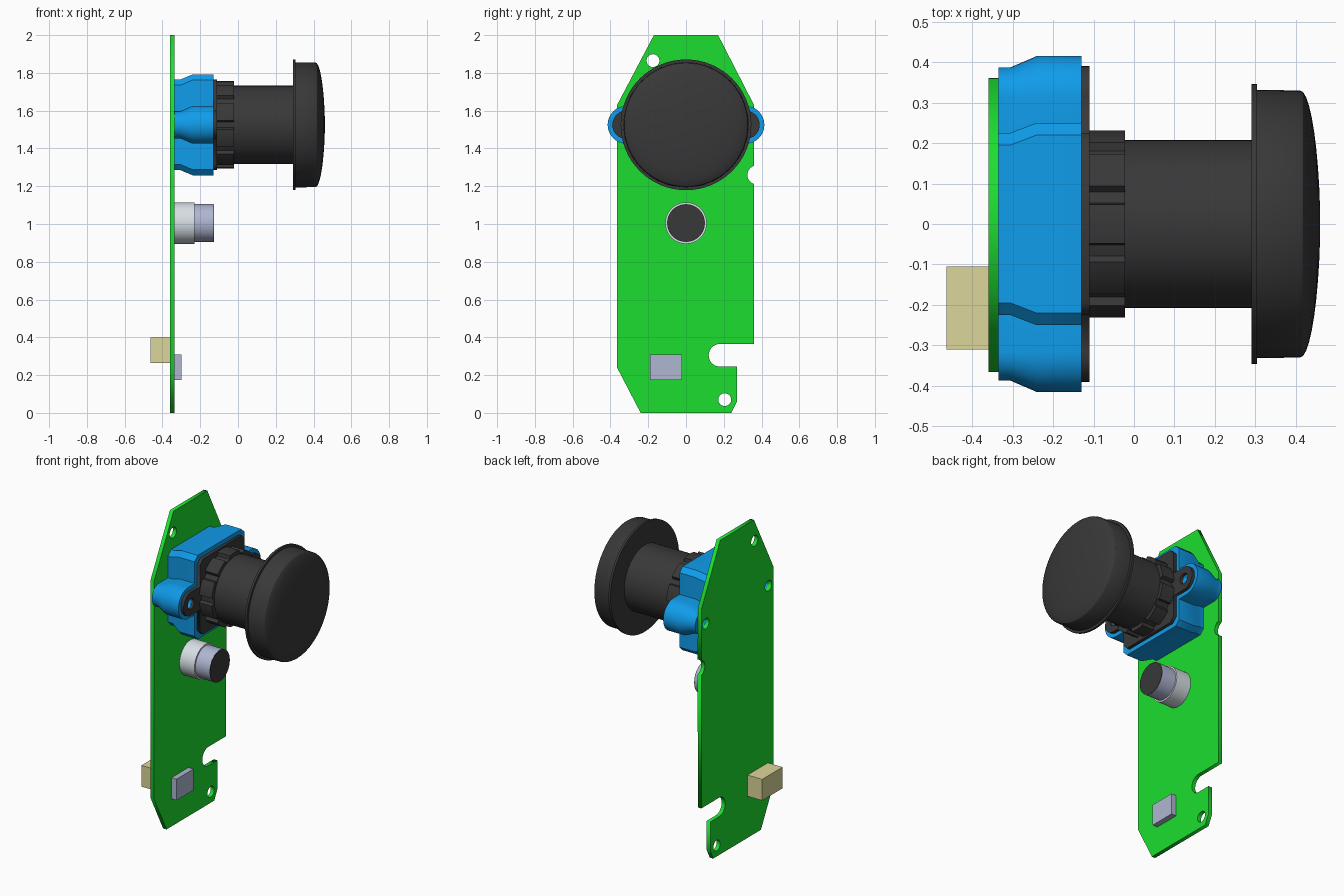
import bpy, bmesh
from math import sin, cos, pi, radians
from mathutils import Matrix

cube = bpy.data.objects.get("Cube")
if cube:
    bpy.data.objects.remove(cube)

BACK, FACE = -0.36, -0.335      # board surfaces along x
KNOB_Z, EAR_Y = 1.525, 0.315    # knob axis height, ear screw offset


def material(name, rgb):
    m = bpy.data.materials.new(name)
    m.use_nodes = True
    m.diffuse_color = (*rgb, 1)
    m.node_tree.nodes["Principled BSDF"].inputs["Base Color"].default_value = (*rgb, 1)
    return m


green = material("green", (0.012, 0.73, 0.03))
blue = material("blue", (0.005, 0.33, 0.82))
black = material("black", (0.04, 0.04, 0.04))
lavender = material("lavender", (0.43, 0.47, 0.64))
silver = material("silver", (0.68, 0.74, 0.78))
cream = material("cream", (0.71, 0.67, 0.32))


def activate(ob):
    bpy.ops.object.select_all(action="DESELECT")
    ob.select_set(True)
    bpy.context.view_layer.objects.active = ob


def finish(name, bm, mat, smooth=True):
    bmesh.ops.recalc_face_normals(bm, faces=bm.faces)
    me = bpy.data.meshes.new(name)
    bm.to_mesh(me)
    bm.free()
    me.materials.append(mat)
    ob = bpy.data.objects.new(name, me)
    bpy.context.collection.objects.link(ob)
    if smooth:
        activate(ob)
        bpy.ops.object.shade_smooth_by_angle(angle=radians(30))
    return ob


def arc(cy, cz, r, start, end, n=16):
    angles = [radians(start + (end - start) * i / n) for i in range(n + 1)]
    return [(cy + r * cos(a), cz + r * sin(a)) for a in angles]


def circle(cy, cz, r):
    return arc(cy, cz, r, 0, 360, 32)[:-1]


def sheet(name, loops, x0, x1, mat):
    """Flat plate in the y-z plane; loops after the first are holes."""
    cu = bpy.data.curves.new(name, "CURVE")
    cu.dimensions, cu.fill_mode, cu.extrude = "2D", "BOTH", (x1 - x0) / 2
    for pts in loops:
        sp = cu.splines.new("POLY")
        sp.points.add(len(pts) - 1)
        for p, (y, z) in zip(sp.points, pts):
            p.co = (y, z, 0, 1)
        sp.use_cyclic_u = True
    cu.materials.append(mat)
    ob = bpy.data.objects.new(name, cu)
    bpy.context.collection.objects.link(ob)
    ob.location.x = (x0 + x1) / 2
    ob.rotation_euler = (pi / 2, 0, pi / 2)
    activate(ob)
    bpy.ops.object.convert(target="MESH")
    return ob


def loft(name, sections, mat):
    """Capped skin through (x, [(y, z), ...]) sections."""
    bm = bmesh.new()
    rings = [[bm.verts.new((x, y, z)) for y, z in pts] for x, pts in sections]
    for a, b in zip(rings, rings[1:]):
        for i in range(len(a)):
            bm.faces.new((a[i - 1], a[i], b[i], b[i - 1]))
    bm.faces.new(rings[0])
    bm.faces.new(rings[-1])
    return finish(name, bm, mat)


def lathe(name, profile, z, mat, steps=64):
    """Revolve (x, radius) points about an axis along x."""
    bm = bmesh.new()
    vs = [bm.verts.new((x, 0, z + r)) for x, r in profile]
    edges = [bm.edges.new(pair) for pair in zip(vs, vs[1:])]
    bmesh.ops.spin(bm, geom=vs + edges, cent=(0, 0, z), axis=(1, 0, 0),
                   angle=2 * pi, steps=steps)
    bmesh.ops.remove_doubles(bm, verts=bm.verts, dist=1e-5)
    return finish(name, bm, mat)


def box(name, xs, ys, zs, mat):
    bm = bmesh.new()
    bmesh.ops.create_cube(bm, size=1)
    spans = (xs, ys, zs)
    size = Matrix.Diagonal([b - a for a, b in spans] + [1])
    move = Matrix.Translation([(a + b) / 2 for a, b in spans])
    bm.transform(move @ size)
    return finish(name, bm, mat, smooth=False)


def eared(hw, hh, r, c=0.03):
    """Chamfered rectangle with a round ear on each side."""
    half = [(hw - c, -hh), (hw, c - hh), (hw, -r)]
    half += arc(EAR_Y, 0, r, -90, 90)
    half += [(hw, r), (hw, hh - c), (hw - c, hh)]
    pts = half + [(-y, -z) for y, z in half]
    return [(y, KNOB_Z + z) for y, z in pts]


# Circuit board with notches and mounting holes
outline = [(-0.365, 0.24), (-0.365, 1.63), (-0.17, 2), (0.17, 2), (0.36, 1.63)]
outline += arc(0.375, 1.26, 0.05, 107, 253)
outline += [(0.36, 0.365)] + arc(0.18, 0.305, 0.06, 90, 270)
outline += [(0.27, 0.245), (0.27, 0.06), (0.24, 0), (-0.24, 0)]
ear_holes = [circle(s * EAR_Y, KNOB_Z, 0.033) for s in (-1, 1)]
board_holes = [circle(-0.175, 1.865, 0.034), circle(0.205, 0.07, 0.034)]
sheet("circuit_board", [outline] + board_holes + ear_holes, BACK, FACE, green)

# Blue switch housing, flaring away from the board
narrow, wide = eared(0.225, 0.24, 0.072), eared(0.25, 0.267, 0.1)
housing = loft("switch_housing", [(FACE, narrow), (-0.305, narrow),
                                  (-0.24, wide), (-0.13, wide)], blue)
for hole in ear_holes:
    cutter = loft("screw_hole_cutter", [(-0.4, hole), (-0.05, hole)], blue)
    cutter.hide_render = True
    mod = housing.modifiers.new("screw_hole", "BOOLEAN")
    mod.operation, mod.solver, mod.object = "DIFFERENCE", "EXACT", cutter
    activate(housing)
    bpy.ops.object.modifier_apply(modifier=mod.name)
    bpy.data.objects.remove(cutter)

# Black mounting plate
sheet("mounting_plate", [eared(0.225, 0.24, 0.075)] + ear_holes, -0.13, -0.11, black)

# Notched collar
TEETH = 10
teeth = []
for i in range(TEETH):
    mid = 360 / TEETH * (i + 0.5)
    teeth += arc(0, KNOB_Z, 0.232, mid - 12, mid + 12, 6)
    teeth += arc(0, KNOB_Z, 0.212, mid + 14, mid + 22, 2)
loft("collar", [(-0.11, teeth), (-0.022, teeth)], black)

# Stem and domed push knob
lathe("stem", [(-0.11, 0), (-0.11, 0.207), (0.295, 0.207), (0.295, 0)], KNOB_Z, black)
dome = [(0.41 + 0.05 * cos(a), 0.33 * sin(a) ** 1.1)
        for a in [pi / 2 * (1 - i / 10) for i in range(10)]]
lathe("push_knob", [(0.29, 0), (0.29, 0.346), (0.304, 0.346), (0.304, 0.331)]
      + dome + [(0.46, 0)], KNOB_Z, black)

# Small round sensor
SENSOR_Z = 1.005
lathe("sensor_base", [(FACE, 0), (FACE, 0.11), (-0.23, 0.11), (-0.23, 0)], SENSOR_Z, silver)
lathe("sensor_barrel", [(-0.23, 0), (-0.23, 0.1), (-0.13, 0.1), (-0.13, 0)], SENSOR_Z, lavender)
lathe("sensor_face", [(-0.13, 0), (-0.13, 0.099), (-0.127, 0.099), (-0.127, 0)], SENSOR_Z, black)

# Chip on the front face, connector on the rear face
box("chip", (FACE, -0.3), (-0.19, -0.02), (0.175, 0.31), lavender)
box("connector", (-0.463, BACK), (-0.31, -0.105), (0.265, 0.4), cream)
